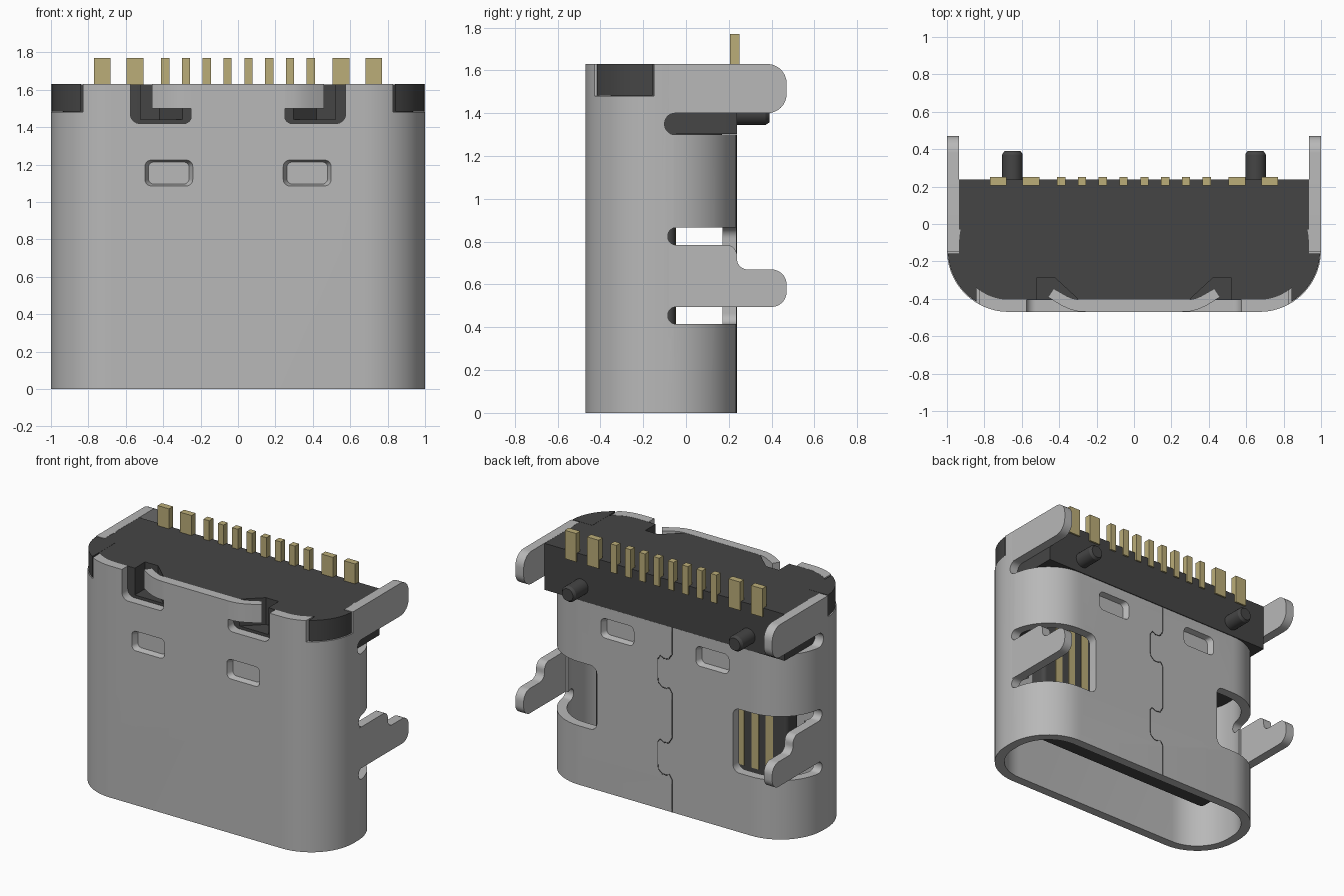
import bpy, bmesh, math
from mathutils import Vector

if "Cube" in bpy.data.objects:
    bpy.data.objects.remove(bpy.data.objects["Cube"], do_unlink=True)


def material(name, rgb, metallic=0.0):
    m = bpy.data.materials.new(name)
    m.use_nodes = True
    m.diffuse_color = (*rgb, 1)
    m.node_tree.nodes["Principled BSDF"].inputs["Base Color"].default_value = (*rgb, 1)
    return m


STEEL = material("steel grey", (0.48, 0.48, 0.48))
BLACK = material("dark plastic", (0.06, 0.06, 0.06))
GOLD = material("contact gold", (0.50, 0.42, 0.19))


def rounded(pts, radii, seg=8):
    """Polygon with its corners replaced by arcs."""
    pts = [Vector(p) for p in pts]
    if not isinstance(radii, (list, tuple)):
        radii = [radii] * len(pts)
    out = []
    for i, (p, r) in enumerate(zip(pts, radii)):
        if r == 0:
            out.append(p)
            continue
        u = (pts[i - 1] - p).normalized()
        v = (pts[(i + 1) % len(pts)] - p).normalized()
        half = u.angle(v) / 2
        c = p + (u + v).normalized() * (r / math.sin(half))
        d = r / math.tan(half)
        s, e = p + u * d - c, p + v * d - c
        w = s.angle(e)
        for k in range(seg + 1):
            t = k / seg
            out.append(c + (s * math.sin((1 - t) * w) + e * math.sin(t * w)) / math.sin(w))
    return out


def rect(x0, x1, y0, y1, r=0, seg=8):
    return rounded([(x0, y0), (x1, y0), (x1, y1), (x0, y1)], r, seg)


def prism(name, pts, axis, lo, hi, mat, taper=1.0):
    """Extrude a 2D outline along an axis; taper scales the outline at hi."""
    place = {"x": lambda a, b, t: (t, a, b),
             "y": lambda a, b, t: (a, t, b),
             "z": lambda a, b, t: (a, b, t)}[axis]
    pts = [Vector(p) for p in pts]
    mid = Vector(((min(p.x for p in pts) + max(p.x for p in pts)) / 2,
                  (min(p.y for p in pts) + max(p.y for p in pts)) / 2))
    bm = bmesh.new()
    a = [bm.verts.new(place(p.x, p.y, lo)) for p in pts]
    far = [mid + (p - mid) * taper for p in pts]
    b = [bm.verts.new(place(p.x, p.y, hi)) for p in far]
    n = len(pts)
    bm.faces.new(a)
    bm.faces.new(b)
    for i in range(n):
        j = (i + 1) % n
        bm.faces.new((a[i], a[j], b[j], b[i]))
    bmesh.ops.recalc_face_normals(bm, faces=bm.faces)
    me = bpy.data.meshes.new(name)
    bm.to_mesh(me)
    bm.free()
    me.materials.append(mat)
    ob = bpy.data.objects.new(name, me)
    bpy.context.collection.objects.link(ob)
    return ob


def activate(ob):
    bpy.ops.object.select_all(action="DESELECT")
    ob.select_set(True)
    bpy.context.view_layer.objects.active = ob


def cut(ob, cutter):
    cutter.hide_render = True
    mod = ob.modifiers.new("cut", "BOOLEAN")
    mod.operation, mod.solver, mod.object = "DIFFERENCE", "EXACT", cutter
    activate(ob)
    bpy.ops.object.modifier_apply(modifier=mod.name)
    bpy.data.objects.remove(cutter, do_unlink=True)


def smooth(ob):
    activate(ob)
    bpy.ops.object.shade_smooth_by_angle(angle=math.radians(30))


FRONT, BACK, TOP, WALL = -0.47, 0.235, 1.63, 0.065

# Metal shell: hollow rounded tube
shell = prism("shell", rect(-1, 1, FRONT, BACK, 0.33, 14), "z", 0, TOP, STEEL)
cut(shell, prism("bore", rect(-1 + WALL, 1 - WALL, FRONT + WALL, BACK - WALL, 0.265, 14),
                 "z", -0.1, TOP + 0.1, STEEL))
# Open upper back with round-ended side slots
cut(shell, prism("back_opening", rounded(
    [(-0.1, 1.3), (0.5, 1.3), (0.5, 1.8), (-0.03, 1.8), (-0.03, 1.4), (-0.1, 1.4)],
    [0.048, 0, 0, 0, 0, 0.048]), "x", -1.2, 1.2, STEEL))

for s in (-1, 1):
    def mx(pts):
        return [(s * p[0], p[1]) for p in pts]
    # Side window with two fingers around the leg
    comb = rounded([(-0.085, 0.415), (0.4, 0.415), (0.4, 0.865), (-0.085, 0.865),
                    (-0.085, 0.785), (0, 0.785), (0, 0.495), (-0.085, 0.495)],
                   [0.038, 0, 0, 0.038, 0.038, 0, 0, 0.038])
    cut(shell, prism("window_side", comb, "x", s * 0.62, s * 1.2, STEEL))
    cut(shell, prism("window_back", mx(rect(0.53, 1.2, 0.415, 0.865, 0.05)), "y", 0.13, 0.4, STEEL))
    # Corner notch at the top front
    cut(shell, prism("corner_notch", mx(rect(0.83, 1.2, -0.6, -0.15)), "z", 1.48, 1.8, STEEL))
    # Slot freeing the bent spring tab
    slot = rounded([(0.575, 1.8), (0.575, 1.42), (0.25, 1.42), (0.25, 1.8)], [0, 0.05, 0.038, 0])
    cut(shell, prism("tab_slot", mx(slot), "y", -0.6, -0.33, STEEL))
    # Pressed dents front and back
    dent = mx(rect(0.24, 0.50, 1.085, 1.225, 0.035))
    cut(shell, prism("dent_front", dent, "y", FRONT - 0.004, FRONT + 0.04, STEEL, 0.84))
    cut(shell, prism("dent_back", dent, "y", BACK + 0.004, BACK - 0.04, STEEL, 0.84))

    # Bent end of the spring tab
    smooth(prism("spring_tab", mx(
        [(0.245, FRONT), (0.30, -0.467), (0.34, -0.457), (0.39, -0.435), (0.46, -0.39),
         (0.43, -0.345), (0.36, -0.385), (0.33, -0.398), (0.30, -0.404), (0.245, -0.405)]),
        "z", 1.5, TOP, STEEL))
    # Mounting legs
    lower = rounded([(-0.08, 0.495), (0.47, 0.495), (0.47, 0.67), (0.238, 0.67), (0.238, 0.785), (-0.08, 0.785)],
                    [0, 0.07, 0.07, 0.05, 0.05, 0])
    smooth(prism("lower_leg", lower, "x", s * (1 - WALL), s, STEEL))
    upper = rounded([(-0.08, 1.4), (0.47, 1.4), (0.47, TOP), (-0.08, TOP)], [0, 0.09, 0.09, 0])
    smooth(prism("upper_leg", upper, "x", s * (1 - WALL), s, STEEL))
    # Plastic corner filling the notch
    arc = [(0.67 + 0.325 * math.cos(a), -0.14 + 0.325 * math.sin(a))
           for a in (math.radians(-3 - 55 * k / 12) for k in range(13))]
    smooth(prism("housing_corner", mx(arc + [(0.84, -0.3), (0.84, -0.157)]), "z", 1.483, TOP, BLACK))
    # Locating peg
    circle = [(s * 0.65 + 0.055 * math.cos(k * math.pi / 12), 1.4 + 0.055 * math.sin(k * math.pi / 12))
              for k in range(24)]
    smooth(prism("locating_peg", circle, "y", 0.2, 0.372, BLACK))
    smooth(prism("peg_tip", circle, "y", 0.372, 0.39, BLACK, 0.78))
smooth(shell)

# Plastic housing: upper block, plug inside the shell, tongue
housing = prism("housing", rounded(
    [(-0.935, -0.405), (0.935, -0.405), (0.935, BACK + 0.003), (-0.935, BACK + 0.003)],
    [0.265, 0.265, 0, 0], 14), "z", 1.302, TOP - 0.001, BLACK)
for s in (-1, 1):
    pocket = [(s * x, y) for x, y in [(0.52, -0.5), (0.52, -0.29), (0.42, -0.29), (0.29, -0.41), (0.29, -0.5)]]
    cut(housing, prism("tab_pocket", pocket, "z", 1.44, 1.8, BLACK))
smooth(housing)
smooth(prism("housing_plug", rect(-0.933, 0.933, -0.403, 0.168, 0.263, 14), "z", 1.05, 1.31, BLACK))
smooth(prism("tongue", rect(-0.75, 0.75, -0.185, -0.05, 0.03), "z", 0.2, 1.1, BLACK))

# Contacts on both faces of the tongue
for i in range(12):
    x = (i - 5.5) * 0.112
    prism("contact", rect(x - 0.028, x + 0.028, -0.189, -0.046), "z", 0.32, 1.07, GOLD)

# Solder tails
for s in (-1, 1):
    for x, w in ((0.725, 0.088), (0.55, 0.09), (0.39, 0.045), (0.278, 0.045), (0.167, 0.045), (0.056, 0.045)):
        prism("solder_tail", rect(s * x - w / 2, s * x + w / 2, 0.205, 0.25), "z", 1.57, 1.77, GOLD)

# Interlocking seam down the back
path = [(-0.055, 0.0), (-0.055, 0.23), (-0.035, 0.26), (-0.01, 0.25), (0.02, 0.25), (0.05, 0.275),
        (0.055, 0.31), (0.055, 0.47), (0.035, 0.49), (0.01, 0.475), (-0.03, 0.48), (-0.055, 0.52),
        (-0.055, 0.84), (-0.035, 0.87), (-0.01, 0.86), (0.02, 0.86), (0.05, 0.885),
        (0.055, 0.92), (0.055, 1.05), (0.035, 1.08), (0.01, 1.065), (-0.03, 1.07), (-0.055, 1.11), (-0.055, 1.3)]
curve = bpy.data.curves.new("back_seam", "CURVE")
curve.dimensions = "3D"
curve.bevel_depth, curve.bevel_resolution = 0.003, 0
line = curve.splines.new("POLY")
line.points.add(len(path) - 1)
for pt, (x, z) in zip(line.points, path):
    pt.co = (x, BACK, z, 1)
curve.materials.append(BLACK)
seam = bpy.data.objects.new("back_seam", curve)
bpy.context.collection.objects.link(seam)
activate(seam)
bpy.ops.object.convert(target="MESH")
